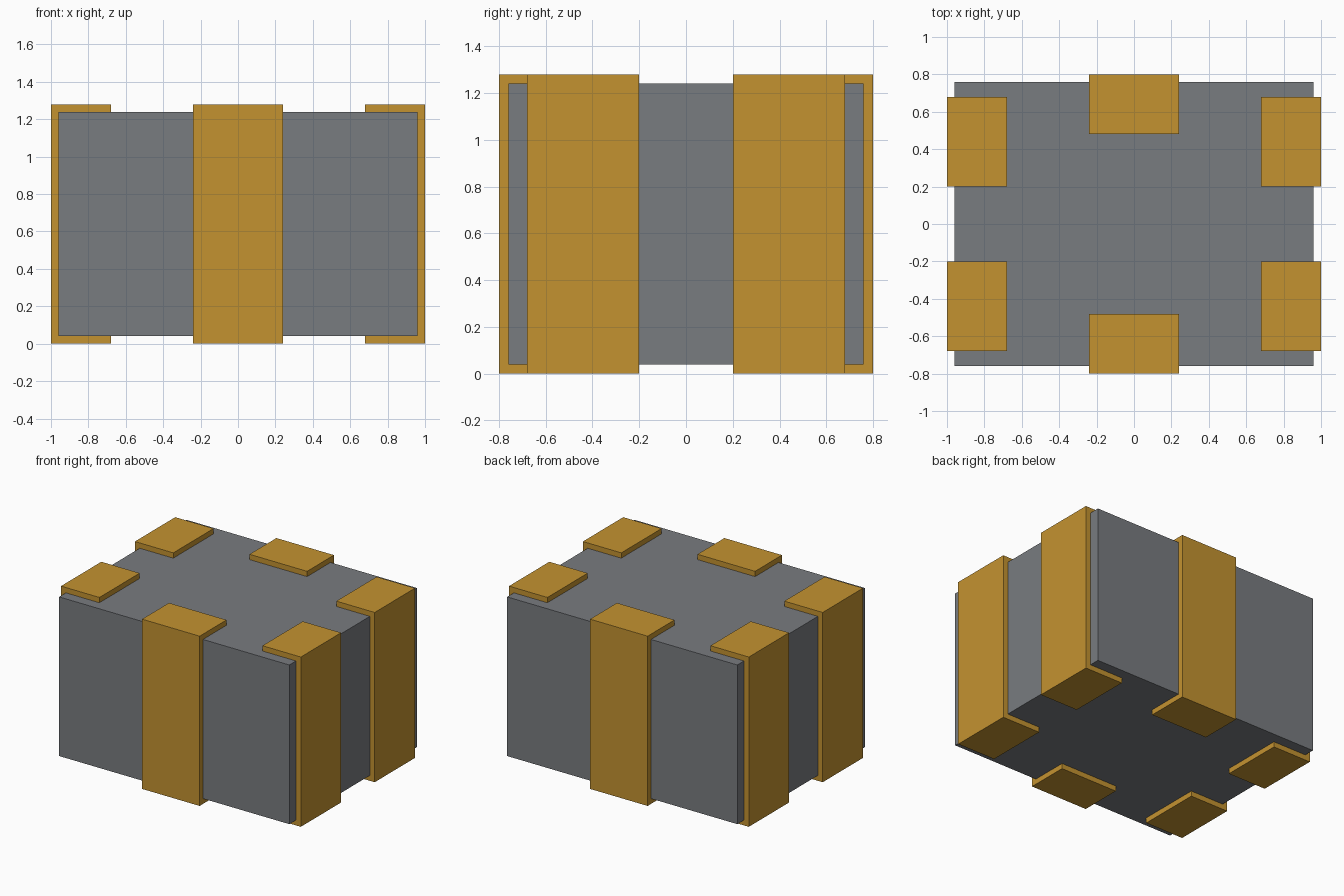
import bpy

if "Cube" in bpy.data.objects:
    bpy.data.objects.remove(bpy.data.objects["Cube"])


def material(name, color):
    mat = bpy.data.materials.new(name)
    mat.diffuse_color = (*color, 1.0)
    mat.use_nodes = True
    mat.node_tree.nodes["Principled BSDF"].inputs["Base Color"].default_value = mat.diffuse_color
    return mat


def box(name, center, size, mat):
    bpy.ops.mesh.primitive_cube_add(size=1, location=center)
    obj = bpy.context.object
    obj.name = name
    obj.scale = size
    bpy.ops.object.transform_apply(location=False, rotation=False, scale=True)
    obj.data.materials.append(mat)
    return obj


grey = material("dark_grey", (0.19, 0.20, 0.215))
amber = material("amber", (0.55, 0.29, 0.03))

HEIGHT = 1.28

# Main crate body, inset 0.04 from the bands on every side
box("crate_body", (0, 0, HEIGHT / 2), (1.92, 1.52, 1.20), grey)

# One wide band in the middle of the front and back
for side, sy in (("front", -1), ("back", 1)):
    box(f"{side}_band", (0, sy * 0.64, HEIGHT / 2), (0.48, 0.32, HEIGHT), amber)

# Two bands on each of the left and right sides
for side, sx in (("left", -1), ("right", 1)):
    for end, sy in (("front", -1), ("back", 1)):
        box(f"{side}_{end}_band", (sx * 0.84, sy * 0.44, HEIGHT / 2),
            (0.32, 0.48, HEIGHT), amber)
